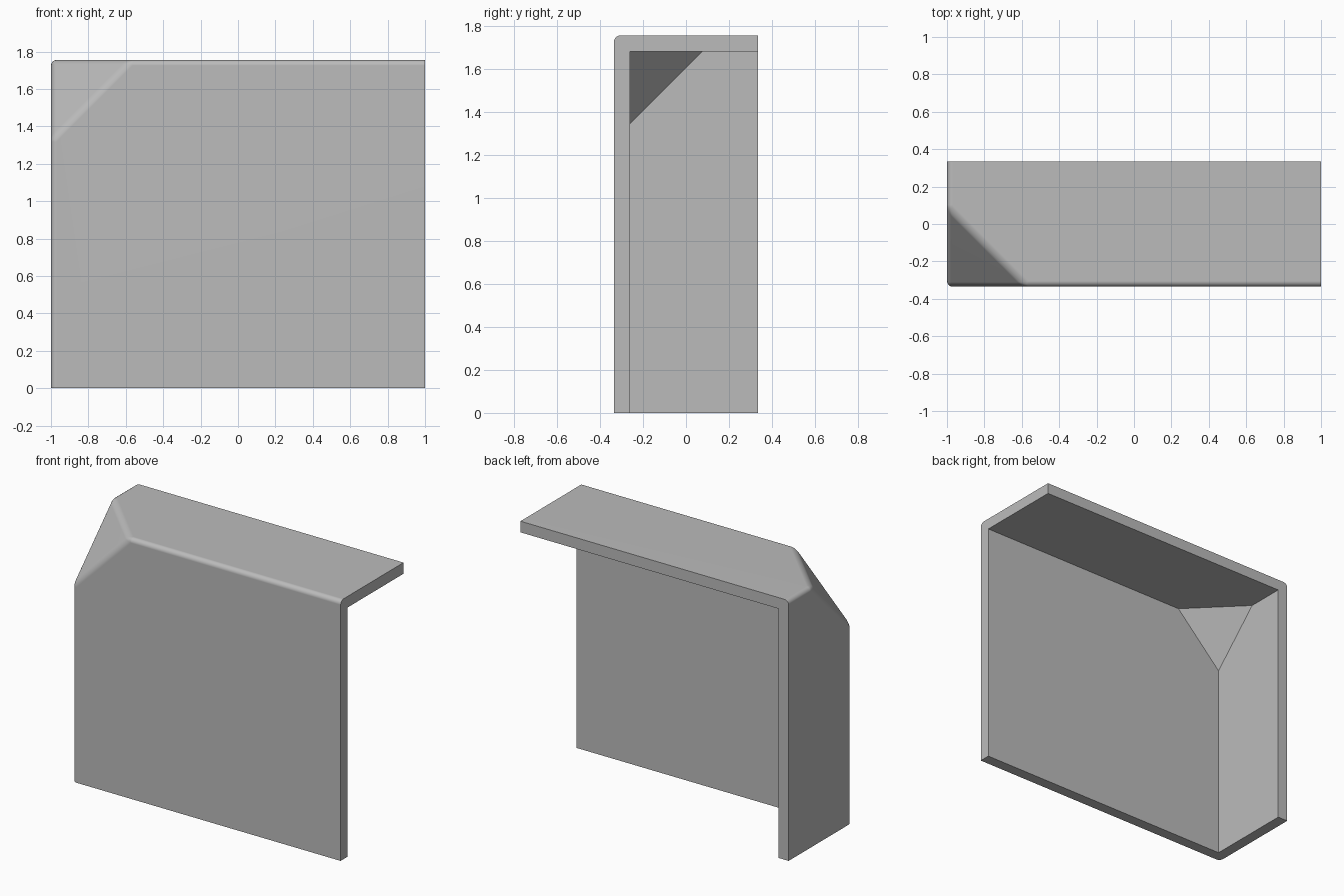
import bpy, bmesh
from mathutils import Vector

cube = bpy.data.objects.get("Cube")
if cube:
    bpy.data.objects.remove(cube, do_unlink=True)

HX, HY, H = 1.0, 0.335, 1.755   # half width, half depth, height
WALL = 0.075
OUTER_CUT, INNER_CUT = 0.425, 0.335
RADIUS = 0.03

grey = bpy.data.materials.new("light grey")
grey.use_nodes = True
colour = (0.5, 0.5, 0.5, 1)
grey.diffuse_color = colour
grey.node_tree.nodes["Principled BSDF"].inputs["Base Color"].default_value = colour


def clipped_box(name, low, high, cut, radius=0):
    """Box with its front right top corner sliced off, optionally with rounded edges."""
    low, high = Vector(low), Vector(high)
    bm = bmesh.new()
    bmesh.ops.create_cube(bm, size=1)
    bmesh.ops.scale(bm, vec=high - low, verts=bm.verts)
    bmesh.ops.translate(bm, vec=(low + high) / 2, verts=bm.verts)

    # Slice the corner and close the opening
    result = bmesh.ops.bisect_plane(
        bm, geom=bm.verts[:] + bm.edges[:] + bm.faces[:],
        plane_co=(low.x + cut, low.y, high.z), plane_no=(-1, -1, 1), clear_outer=True)
    rim = [e for e in result["geom_cut"] if isinstance(e, bmesh.types.BMEdge)]
    bmesh.ops.contextual_create(bm, geom=rim)
    bmesh.ops.recalc_face_normals(bm, faces=bm.faces)

    # Round only edges between the front, side, top and corner faces
    if radius:
        def shown(f):
            return f.normal.x < 0.9 and f.normal.y < 0.9 and f.normal.z > -0.9
        edges = [e for e in bm.edges if all(shown(f) for f in e.link_faces)]
        bmesh.ops.bevel(bm, geom=edges, offset=radius, segments=4,
                        profile=0.5, affect='EDGES')

    mesh = bpy.data.meshes.new(name)
    bm.to_mesh(mesh)
    bm.free()
    mesh.materials.append(grey)
    obj = bpy.data.objects.new(name, mesh)
    bpy.context.collection.objects.link(obj)
    return obj


# Outer body and the hollow, which runs out through the back, left and bottom
shell = clipped_box("corner_shell", (-HX, -HY, 0), (HX, HY, H), OUTER_CUT, RADIUS)
hollow = clipped_box("hollow_cutter", (-HX + WALL, -HY + WALL, -0.2),
                     (HX + 0.2, HY + 0.2, H - WALL), INNER_CUT)
hollow.hide_render = True

bpy.ops.object.select_all(action='DESELECT')
bpy.context.view_layer.objects.active = shell
shell.select_set(True)
carve = shell.modifiers.new("carve", 'BOOLEAN')
carve.operation = 'DIFFERENCE'
carve.solver = 'EXACT'
carve.object = hollow
bpy.ops.object.modifier_apply(modifier=carve.name)
bpy.data.objects.remove(hollow, do_unlink=True)

# Soft rounded edges, flat walls
bpy.ops.object.shade_smooth_by_angle(angle=0.5)
flat = shell.modifiers.new("flat_walls", 'WEIGHTED_NORMAL')
flat.keep_sharp = True
